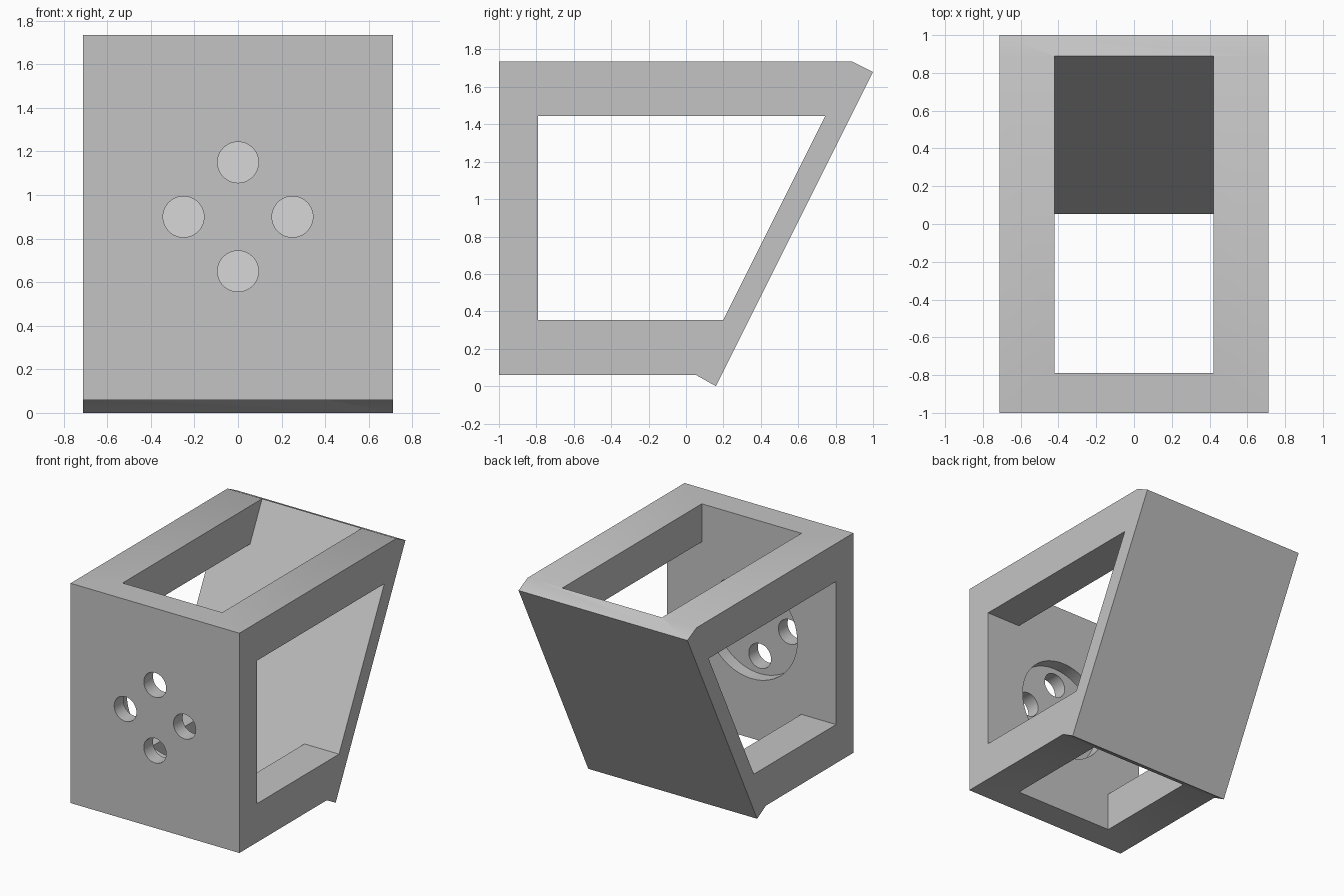
import bpy, bmesh, math
from mathutils import Matrix, Vector

cube = bpy.data.objects.get("Cube")
if cube:
    bpy.data.objects.remove(cube, do_unlink=True)

HALF_WIDTH = 0.712
FRONT_INNER = -0.79
BOTTOM, TOP = 0.06, 1.735
HOLE_CENTRE = 0.9

grey = bpy.data.materials.new("plain grey")
grey.use_nodes = True
colour = (0.55, 0.55, 0.55, 1)
grey.diffuse_color = colour
grey.node_tree.nodes["Principled BSDF"].inputs["Base Color"].default_value = colour


def add_object(name, bm):
    bmesh.ops.recalc_face_normals(bm, faces=bm.faces)
    mesh = bpy.data.meshes.new(name)
    bm.to_mesh(mesh)
    bm.free()
    mesh.materials.append(grey)
    obj = bpy.data.objects.new(name, mesh)
    bpy.context.collection.objects.link(obj)
    return obj


def prism(name, profile, half_width):
    """Extrude a (y, z) profile along x, centred."""
    bm = bmesh.new()
    face = bm.faces.new([bm.verts.new((-half_width, y, z)) for y, z in profile])
    new = bmesh.ops.extrude_face_region(bm, geom=[face])["geom"]
    verts = [v for v in new if isinstance(v, bmesh.types.BMVert)]
    bmesh.ops.translate(bm, verts=verts, vec=(2 * half_width, 0, 0))
    return add_object(name, bm)


def bore(name, x, z, radius, y_from, y_to, sides):
    """Cylinder running along y."""
    bm = bmesh.new()
    place = Matrix.Translation((x, (y_from + y_to) / 2, z)) @ Matrix.Rotation(math.pi / 2, 4, 'X')
    bmesh.ops.create_cone(bm, cap_ends=True, segments=sides, radius1=radius,
                          radius2=radius, depth=y_to - y_from, matrix=place)
    return add_object(name, bm)


def cut(target, cutter):
    mod = target.modifiers.new(cutter.name, 'BOOLEAN')
    mod.operation = 'DIFFERENCE'
    mod.solver = 'EXACT'
    mod.object = cutter
    bpy.context.view_layer.objects.active = target
    bpy.ops.object.modifier_apply(modifier=mod.name)
    bpy.data.objects.remove(cutter, do_unlink=True)


def slope_y(z):
    """Inner face of the leaning back plate."""
    return 0.2 + (z - 0.355) * 0.5


def opening(low, high):
    return [(FRONT_INNER, low), (slope_y(low), low),
            (slope_y(high), high), (FRONT_INNER, high)]


# Bracket body: upright front, leaning back plate with overhanging ends
bracket = prism("bracket_frame", [(-1, BOTTOM), (slope_y(BOTTOM), BOTTOM), (0.16, 0),
                                  (1, 1.68), (slope_y(TOP), TOP), (-1, TOP)], HALF_WIDTH)

# Side windows, and the shaft open at top and bottom
cut(bracket, prism("side_window", opening(0.355, 1.445), 1))
cut(bracket, prism("vertical_shaft", opening(BOTTOM - 0.2, TOP + 0.2), 0.42))

# Round recess inside the front wall and its four bolt holes
cut(bracket, bore("round_recess", 0, HOLE_CENTRE, 0.385, -0.89, -0.6, 64))
for i in range(4):
    angle = i * math.pi / 2
    cut(bracket, bore("bolt_hole", 0.25 * math.cos(angle),
                      HOLE_CENTRE + 0.25 * math.sin(angle), 0.094, -1.2, -0.7, 48))

# Smooth bores, crisp edges
bpy.ops.object.select_all(action='DESELECT')
bracket.select_set(True)
bpy.context.view_layer.objects.active = bracket
bpy.ops.object.shade_smooth_by_angle(angle=math.radians(30))
